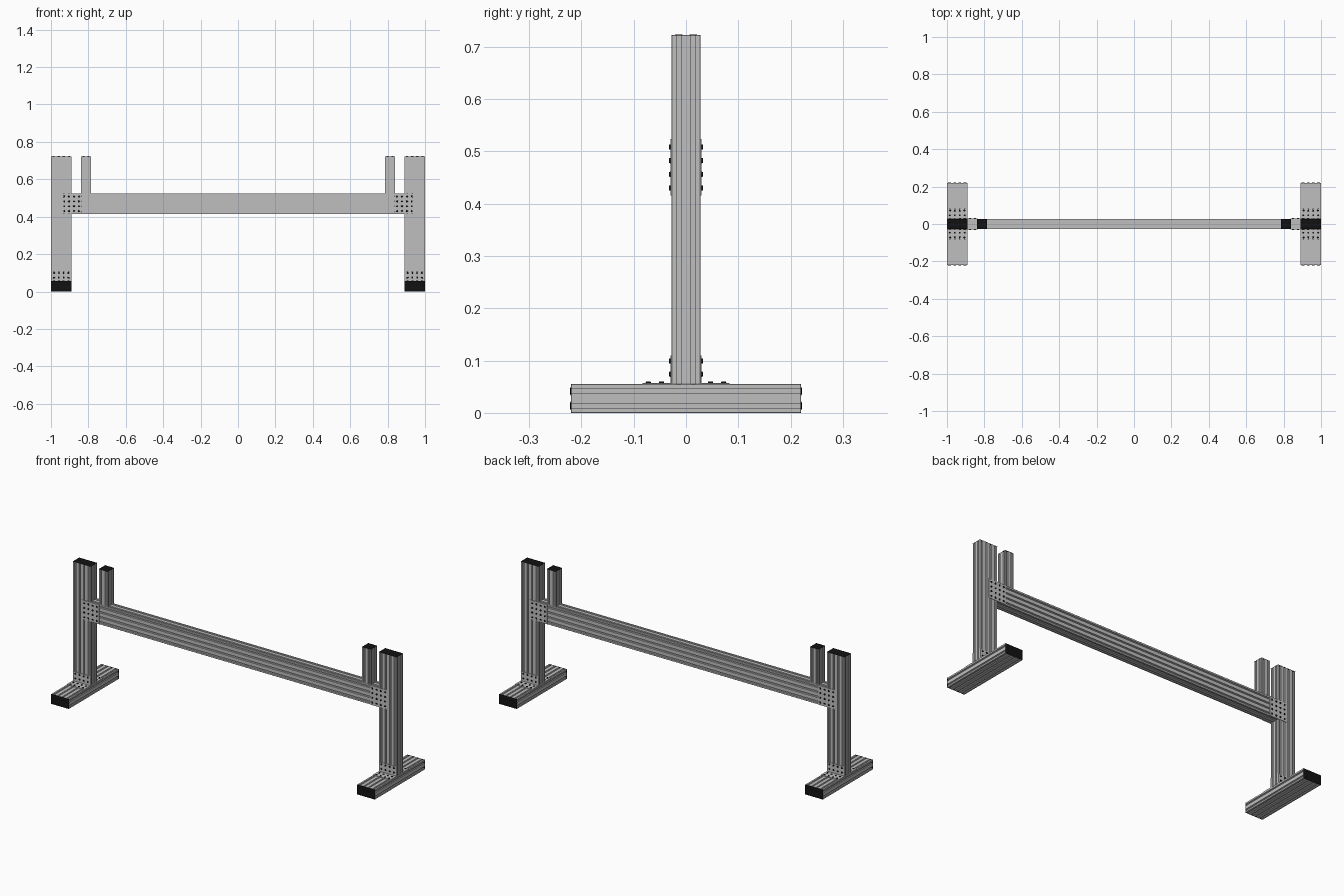
import bpy, bmesh
from mathutils import Matrix, Vector

if "Cube" in bpy.data.objects:
    bpy.data.objects.remove(bpy.data.objects["Cube"])

M = 0.0275            # one slot module of the extrusion profile


def material(name, c):
    m = bpy.data.materials.new(name)
    m.diffuse_color = (c, c, c, 1)
    m.use_nodes = True
    m.node_tree.nodes["Principled BSDF"].inputs["Base Color"].default_value = m.diffuse_color
    return m


GREY = material("aluminium grey", 0.52)
BLACK = material("black", 0.006)
AXES = {"x": "yzx", "y": "zxy", "z": "xyz"}   # profile u, v and length w
UNIT = {"x": Vector((1, 0, 0)), "y": Vector((0, 1, 0)), "z": Vector((0, 0, 1))}


def finish(bm, name, mat):
    bmesh.ops.recalc_face_normals(bm, faces=bm.faces)
    me = bpy.data.meshes.new(name)
    bm.to_mesh(me)
    bm.free()
    me.materials.append(mat)
    ob = bpy.data.objects.new(name, me)
    bpy.context.collection.objects.link(ob)
    return ob


def add_box(bm, lo, hi):
    lo, hi = Vector(lo), Vector(hi)
    bmesh.ops.create_cube(bm, size=1, matrix=Matrix.Translation((lo + hi) / 2)
                          @ Matrix.Diagonal((*(hi - lo), 1)))


def slot_profile(nu, nv):
    """Outline of a T-slot bar, nu by nv modules, centred on the origin."""
    half = [(-.004, 0), (-.004, .0025), (-.0075, .0025), (-.0075, .004), (-.0042, .0078)]
    slot = half + [(-a, d) for a, d in reversed(half)]
    hu, hv = nu * M / 2, nv * M / 2
    sides = [((-hu, -hv), (1, 0), nu), ((hu, -hv), (0, 1), nv),
             ((hu, hv), (-1, 0), nu), ((-hu, hv), (0, -1), nv)]
    pts = []
    for (cx, cy), (dx, dy), n in sides:
        c = .0012          # tiny corner chamfer
        pts.append((cx + dx * c, cy + dy * c))
        for i in range(n):
            for a, d in slot:
                t = (i + .5) * M + a
                pts.append((cx + dx * t - dy * d, cy + dy * t + dx * d))
        t = n * M - c
        pts.append((cx + dx * t, cy + dy * t))
    return pts


def bar(name, axis, nu, nv, centre, length, caps=()):
    """T-slot bar along an axis, with black caps at the ends given by sign."""
    U, V, W = (UNIT[a] for a in AXES[axis])
    c = Vector(centre)
    bm = bmesh.new()
    face = bm.faces.new([bm.verts.new(c + U * u + V * v - W * length / 2)
                         for u, v in slot_profile(nu, nv)])
    ext = bmesh.ops.extrude_face_region(bm, geom=[face], use_keep_orig=True)
    bmesh.ops.translate(bm, vec=W * length,
                        verts=[g for g in ext["geom"] if isinstance(g, bmesh.types.BMVert)])
    finish(bm, name, GREY)
    for s in caps:
        bm = bmesh.new()
        e = c + W * s * length / 2
        r = U * (nu * M / 2) + V * (nv * M / 2)
        add_box(bm, e - r, e + r + W * s * .001)
        # low round bump on each module
        for i in range(nu):
            for j in range(nv):
                p = e + U * (i + .5 - nu / 2) * M + V * (j + .5 - nv / 2) * M + W * s * .0015
                rot = W.to_track_quat('Z', 'Y').to_matrix().to_4x4()
                sc = Matrix.Diagonal((1, 1, s, 1))
                bmesh.ops.create_cone(bm, cap_ends=True, segments=12, radius1=.009, radius2=.006,
                                      depth=.0015, matrix=Matrix.Translation(p) @ rot @ sc)
        finish(bm, name + "_end_cap", BLACK)


def bolts(name, normal, points):
    bm = bmesh.new()
    rot = normal.to_track_quat('Z', 'Y').to_matrix().to_4x4()
    for p in points:
        bmesh.ops.create_cone(bm, cap_ends=True, segments=12, radius1=.0052, radius2=.0045,
                              depth=.003, matrix=Matrix.Translation(p) @ rot)
    finish(bm, name, BLACK)


# cross beam
bar("cross_beam", "x", 2, 4, (0, 0, .469), 1.78)

T = .0025              # plate thickness
grid = [(k - 1.5) * M for k in range(4)]
for s, side in ((-1, "left"), (1, "right")):
    px = s * .945
    # foot, upright post and short stop post
    bar(side + "_foot", "y", 2, 4, (px, 0, M), .438, caps=(-1, 1))
    bar(side + "_post", "z", 4, 2, (px, 0, (.055 + .721) / 2), .666, caps=(1,))
    bar(side + "_stop_post", "z", 2, 2, (s * .8125, 0, (.524 + .721) / 2), .197, caps=(1,))
    for f, face in ((-1, "front"), (1, "back")):
        tag = side + "_" + face
        out = Vector((0, f, 0))
        # square joining plate between post and beam
        bm = bmesh.new()
        jx = s * .89
        add_box(bm, (jx - .054, min(f * M, f * (M + T)), .415),
                (jx + .054, max(f * M, f * (M + T)), .523))
        finish(bm, tag + "_joining_plate", GREY)
        bolts(tag + "_joining_bolts", out,
              [(jx + a * .95, f * (M + T + .001), .469 + b * .95) for a in grid for b in grid])
        # angle bracket between post and foot
        bm = bmesh.new()
        ya, yb, yc = f * M, f * (M + T), f * .083
        add_box(bm, (px - .054, min(ya, yb), .055), (px + .054, max(ya, yb), .11))
        add_box(bm, (px - .054, min(yb, yc), .055), (px + .054, max(yb, yc), .055 + T))
        finish(bm, tag + "_angle_bracket", GREY)
        bolts(tag + "_bracket_upper_bolts", out,
              [(px + a * .95, f * (M + T + .001), z) for a in grid for z in (.074, .099)])
        bolts(tag + "_bracket_lower_bolts", Vector((0, 0, 1)),
              [(px + a * .95, f * y, .055 + T + .001) for a in grid for y in (.047, .072)])
